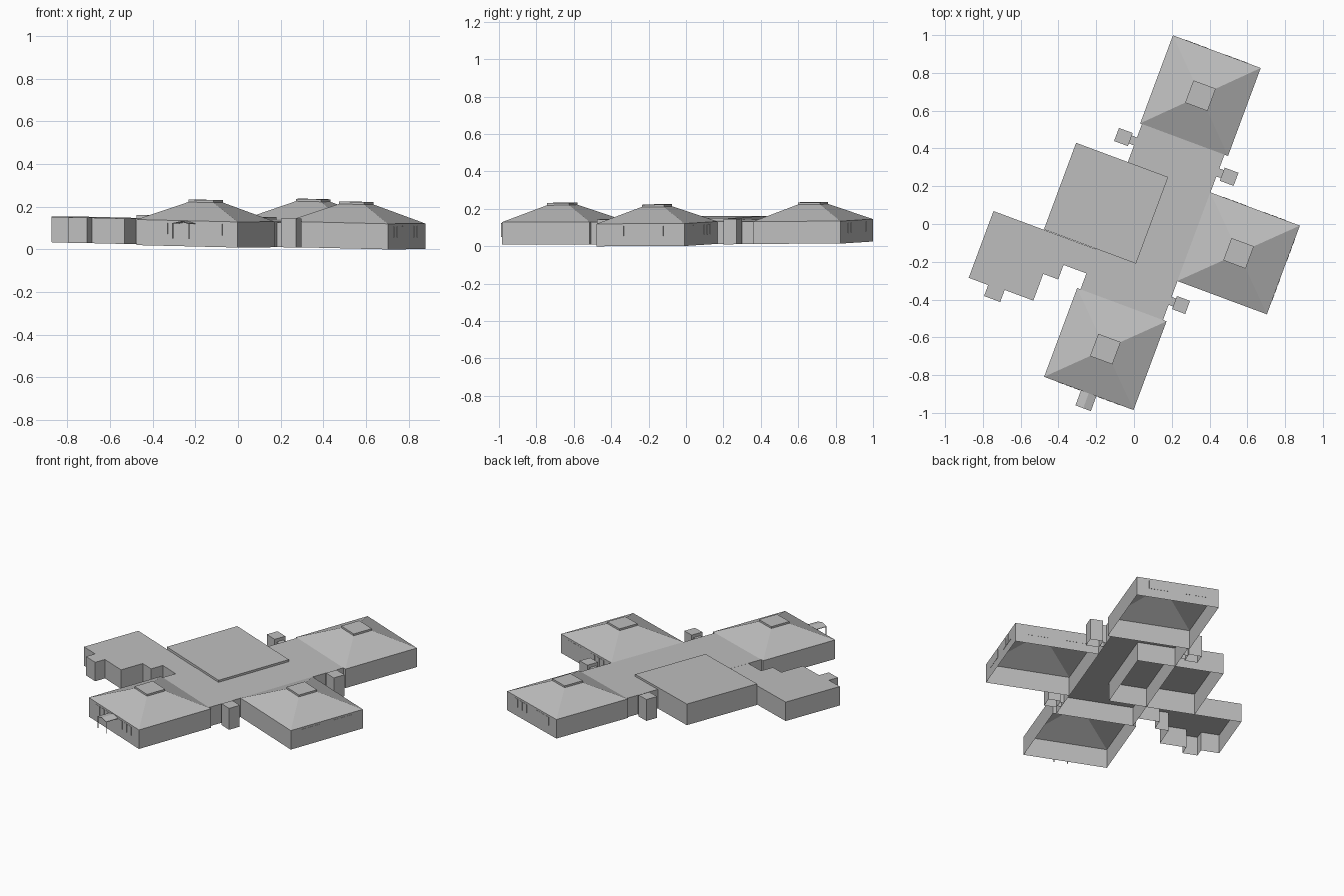
import bpy, bmesh, math
from mathutils import Matrix

cube = bpy.data.objects.get("Cube")
if cube:
    bpy.data.objects.remove(cube, do_unlink=True)

grey = bpy.data.materials.new("plain_grey")
grey.use_nodes = True
COLOR = (0.52, 0.52, 0.52, 1)
grey.diffuse_color = COLOR
grey.node_tree.nodes["Principled BSDF"].inputs["Base Color"].default_value = COLOR

# The plan is turned on the site, and the ground slopes slightly
SITE = Matrix(((1, 0, 0, 0), (0, 1, 0, 0), (-0.02, 0.0105, 1, 0.019), (0, 0, 0, 1)))
SITE = SITE @ Matrix.Rotation(math.radians(-20.4), 4, 'Z')
WALL = 0.12


def finish(name, bm):
    bmesh.ops.recalc_face_normals(bm, faces=bm.faces)
    mesh = bpy.data.meshes.new(name)
    bm.to_mesh(mesh)
    bm.free()
    mesh.transform(SITE)
    mesh.materials.append(grey)
    obj = bpy.data.objects.new(name, mesh)
    bpy.context.collection.objects.link(obj)
    return obj


def rect(x0, x1, y0, y1):
    return [(x0, y0), (x1, y0), (x1, y1), (x0, y1)]


def loft(name, rings, bottom=False):
    """Shell through (outline, height) rings, closed on top."""
    bm = bmesh.new()
    loops = [[bm.verts.new((x, y, z)) for x, y in pts] for pts, z in rings]
    for low, high in zip(loops, loops[1:]):
        for i in range(len(low)):
            j = (i + 1) % len(low)
            bm.faces.new((low[i], low[j], high[j], high[i]))
    bm.faces.new(loops[-1])
    if bottom:
        bm.faces.new(loops[0][::-1])
    return finish(name, bm)


def block(name, pts, top, base=0, bottom=False):
    return loft(name, [(pts, base), (pts, top)], bottom)


# Hip-roofed pavilions with a flat cap on top
def pavilion(name, x0, x1, y0, y1):
    cx, cy = (x0 + x1) / 2, (y0 + y1) / 2

    def square(r):
        return rect(cx - r, cx + r, cy - r, cy + r)
    outline = rect(x0, x1, y0, y1)
    loft(name, [(outline, 0), (outline, WALL), (square(0.06), 0.207)])
    block(name + "_roof_cap", square(0.063), 0.217, 0.205, True)


pavilion("back_pavilion", -0.155, 0.341, 0.511, 1.008)
pavilion("right_pavilion", 0.32, 0.826, -0.203, 0.298)
pavilion("front_pavilion", -0.164, 0.341, -0.924, -0.423)

# Flat-roofed core
block("corridor", rect(-0.145, 0.321, -0.423, 0.511), WALL)
block("central_hall", rect(-0.437, 0.083, -0.193, 0.296), 0.133)

# Side wing with stepped outline
wing = [(-0.721, -0.195), (-0.721, -0.572), (-0.611, -0.572), (-0.611, -0.634),
        (-0.52, -0.634), (-0.52, -0.566), (-0.358, -0.566), (-0.358, -0.415),
        (-0.274, -0.415), (-0.274, -0.333), (-0.145, -0.333), (-0.145, -0.195)]
block("side_wing", wing, WALL - 0.0005)

# Entrance lobbies, each joined to the corridor by a short neck
for name, x0, x1, y0, wall_x in (("back_left", -0.252, -0.174, 0.375, -0.145),
                                 ("back_right", 0.346, 0.424, 0.373, 0.321),
                                 ("front_right", 0.346, 0.42, -0.352, 0.321)):
    block(name + "_lobby", rect(x0, x1, y0, y0 + 0.074), 0.135)
    near = x1 if wall_x > x1 else x0
    block(name + "_neck", rect(min(near, wall_x), max(near, wall_x), y0 + 0.015, y0 + 0.06), 0.115)

# Gabled canopy on two posts
bm = bmesh.new()
profile = [(0.044, 0.108), (0.088, 0.118), (0.131, 0.108), (0.131, 0.105), (0.088, 0.115), (0.044, 0.105)]
ends = [[bm.verts.new((x, y, z)) for x, z in profile] for y in (-1.008, -0.924)]
for i in range(6):
    j = (i + 1) % 6
    bm.faces.new((ends[0][i], ends[0][j], ends[1][j], ends[1][i]))
for end in ends:
    bm.faces.new(end)
finish("canopy", bm)
for side, x in (("left", 0.128), ("right", 0.047)):
    block("canopy_post_" + side, rect(x - 0.002, x + 0.002, -1.006, -1.002), 0.107, 0.035, True)

# Window panes, two groups of three on each outer wall
T = 0.0015


def windows(name, start, end, wall, axis, sign):
    length = end - start
    for group in (0.15, 0.6):
        for k in range(3):
            a = start + length * (group + 0.09 * k)
            b = a + length * 0.07
            lo, hi = sorted((wall, wall + sign * T))
            pts = rect(a, b, lo, hi) if axis == "x" else rect(lo, hi, a, b)
            block(name, pts, 0.108, 0.055, True)


windows("back_window", -0.155, 0.341, 1.008, "x", 1)
windows("right_wing_back_window", 0.32, 0.826, 0.298, "x", 1)
windows("right_window", -0.203, 0.298, 0.826, "y", 1)
windows("front_window", -0.164, 0.341, -0.924, "x", -1)
